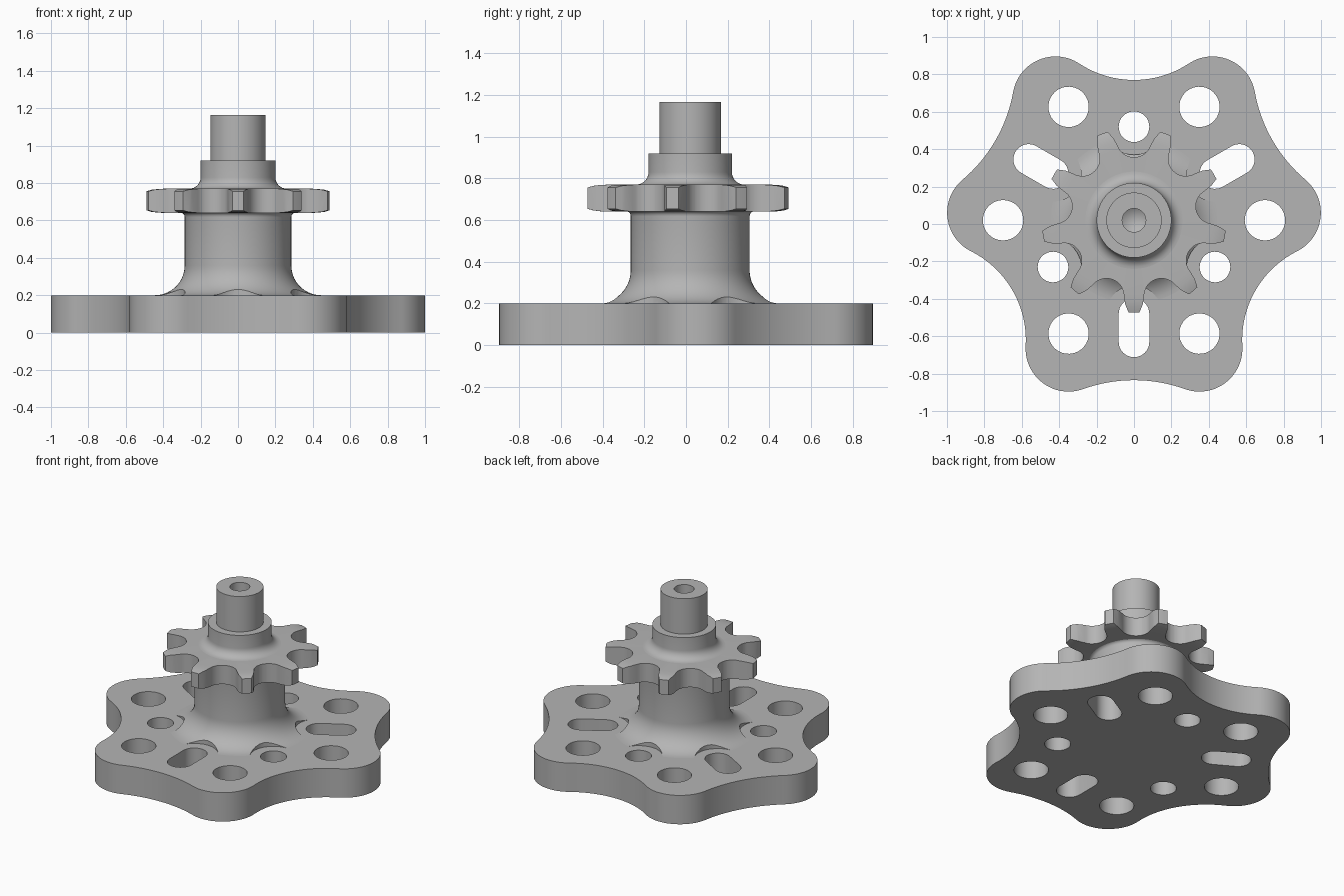
import bpy, bmesh
from math import sin, cos, pi, radians, hypot, atan2
from mathutils import Vector

AXIS_Y = 0.02

cube = bpy.data.objects.get("Cube")
if cube:
    bpy.data.objects.remove(cube, do_unlink=True)

steel = bpy.data.materials.new("steel grey")
steel.use_nodes = True
GREY = (0.46, 0.46, 0.46, 1)
steel.diffuse_color = GREY
steel.node_tree.nodes["Principled BSDF"].inputs["Base Color"].default_value = GREY


def arc(cx, cy, r, a0, a1, n=16):
    """Points along an arc, angles in degrees."""
    angles = [radians(a0 + (a1 - a0) * i / n) for i in range(n + 1)]
    return [(cx + r * cos(a), cy + r * sin(a)) for a in angles]


def rotated(points, degrees):
    a = radians(degrees)
    return [(x * cos(a) - y * sin(a), x * sin(a) + y * cos(a)) for x, y in points]


def slot(r_in, r_out, radius, degrees):
    """Rounded slot lying along a radius; a round hole when both ends agree."""
    return rotated(arc(r_out, 0, radius, -90, 90) + arc(r_in, 0, radius, 90, 270), degrees)


def finish(name, bm):
    bmesh.ops.recalc_face_normals(bm, faces=bm.faces)
    mesh = bpy.data.meshes.new(name)
    bm.to_mesh(mesh)
    bm.free()
    mesh.materials.append(steel)
    obj = bpy.data.objects.new(name, mesh)
    obj.location.y = AXIS_Y
    bpy.context.collection.objects.link(obj)
    return obj


def prism(name, outlines, z0, z1):
    bm = bmesh.new()
    for outline in outlines:
        pts = []
        for p in outline:
            if not pts or (Vector(p) - Vector(pts[-1])).length > 1e-5:
                pts.append(p)
        if (Vector(pts[0]) - Vector(pts[-1])).length < 1e-5:
            pts.pop()
        face = bm.faces.new([bm.verts.new((x, y, z0)) for x, y in pts])
        top = bmesh.ops.extrude_face_region(bm, geom=[face], use_keep_orig=True)["geom"]
        bmesh.ops.translate(bm, vec=(0, 0, z1 - z0),
                            verts=[g for g in top if isinstance(g, bmesh.types.BMVert)])
    return finish(name, bm)


def lathe(name, profile, steps=96):
    bm = bmesh.new()
    verts = [bm.verts.new((r, 0, z)) for r, z in profile]
    edges = [bm.edges.new(pair) for pair in zip(verts, verts[1:])]
    bmesh.ops.spin(bm, geom=verts + edges, cent=(0, 0, 0), axis=(0, 0, 1),
                   angle=2 * pi, steps=steps)
    bmesh.ops.remove_doubles(bm, verts=bm.verts, dist=1e-5)
    return finish(name, bm)


def select_only(obj):
    bpy.ops.object.select_all(action='DESELECT')
    obj.select_set(True)
    bpy.context.view_layer.objects.active = obj


def combine(obj, tool, operation):
    mod = obj.modifiers.new(operation.lower(), 'BOOLEAN')
    mod.operation, mod.solver, mod.object = operation, 'EXACT', tool
    select_only(obj)
    bpy.ops.object.modifier_apply(modifier=mod.name)
    bpy.data.objects.remove(tool, do_unlink=True)


# Base plate: six round lobes joined by hollow arcs, three deep and three shallow
LOBE_R, LOBE_AT, SKEW = 0.23, 0.77, 3


def hollow(half_angle, depth):
    """Arc tangent to the lobes on both sides of the +x direction."""
    lx, ly = LOBE_AT * cos(radians(half_angle)), LOBE_AT * sin(radians(half_angle))
    d = depth - lx
    r = (ly * ly + d * d - LOBE_R ** 2) / (2 * (LOBE_R - d))
    touch = math_deg(atan2(ly, depth + r - lx))
    return touch, arc(depth + r, 0, r, 180 + touch, 180 - touch)


def math_deg(a):
    return a * 180 / pi


shallow_touch, shallow = hollow(30 - SKEW, 0.855)
deep_touch, deep = hollow(30 + SKEW, 0.75)
plate_outline = []
for k in range(3):
    turn = 30 + 120 * k
    for middle, curve, here, after, sign in (
            (turn, shallow, shallow_touch, deep_touch, 1),
            (turn + 60, deep, deep_touch, shallow_touch, -1)):
        plate_outline += rotated(curve, middle)
        centre = radians(middle + 30 - sign * SKEW)
        plate_outline += arc(LOBE_AT * cos(centre), LOBE_AT * sin(centre), LOBE_R,
                             middle - here, middle + 60 + after, 28)

plate = prism("base_plate", [plate_outline], 0, 0.2)
holes = [slot(0.7, 0.7, 0.108, 60 * k) for k in range(6)]
holes += [slot(0.5, 0.5, 0.082, 90 + 120 * k) for k in range(3)]
holes += [slot(0.5, 0.65, 0.082, 30 + 120 * k) for k in range(3)]
combine(plate, prism("plate_holes", holes, -0.1, 0.3), 'DIFFERENCE')

# Hub, collar and shaft in one turned profile, with a drilled shaft end
hub_profile = [(0, 0.2)] + arc(0.445, 0.36, 0.16, 270, 180, 14)
hub_profile += arc(0.31, 0.618, 0.025, 180, 90, 5) + [(0.26, 0.7)]
hub_profile += arc(0.26, 0.83, 0.06, 270, 180, 8)
hub_profile += [(0.2, 0.92), (0.148, 0.92), (0.148, 1.165),
                (0.063, 1.165), (0.063, 0.98), (0, 0.94)]
hub = lathe("hub_and_shaft", hub_profile)

# Bolt clearance pockets in the hub flare
pockets = [slot(0.5, 0.5 + 0.15 * (k % 2 == 0), 0.15, 30 + 60 * k) for k in range(6)]
combine(hub, prism("flare_pockets", pockets, 0.15, 0.5), 'DIFFERENCE')

# Sprocket: nine teeth, trimmed to rounded shoulders
tooth_outline = []
for k in range(9):
    mouth = radians(16.8)
    tip = (0.497 * cos(mouth), 0.497 * sin(mouth))
    flank = (0.439, 0.11)
    gap = [(tip[0], -tip[1]), (flank[0], -flank[1])]
    gap += arc(0.43, 0, 0.093, 250, 110, 18) + [flank, tip]
    tooth_outline += rotated(gap, 90 + 40 * k)
sprocket = prism("sprocket", [tooth_outline], 0.6, 0.8)
shoulder = [(0.39, 0.64), (0.43, 0.642), (0.465, 0.646), (0.493, 0.654)]
blank = [(0, 0.64)] + shoulder + [(r, 1.41 - z) for r, z in reversed(shoulder)] + [(0, 0.77)]
combine(sprocket, lathe("sprocket_blank", blank), 'INTERSECT')

for part in (plate, hub, sprocket):
    select_only(part)
    bpy.ops.object.shade_smooth_by_angle(angle=radians(28))
